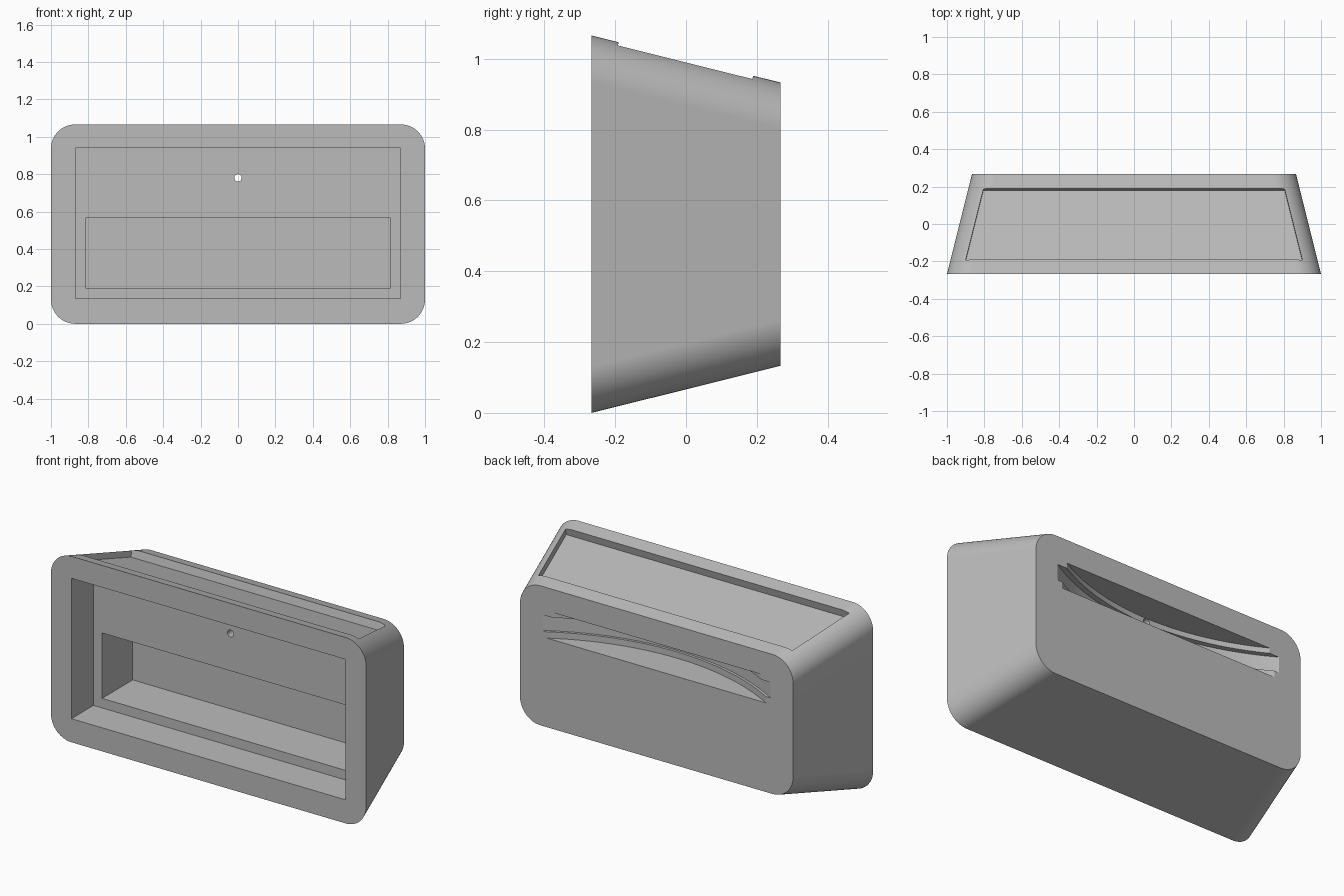
import bpy, bmesh, math
from mathutils import Vector

cube = bpy.data.objects.get("Cube")
if cube:
    bpy.data.objects.remove(cube, do_unlink=True)

DEPTH = 0.267      # half depth of the housing
MID_Z = 0.533
SLOPE = math.atan(0.25)

grey = bpy.data.materials.new("matte_grey")
grey.use_nodes = True
grey.diffuse_color = (0.5, 0.5, 0.5, 1)
grey.node_tree.nodes["Principled BSDF"].inputs["Base Color"].default_value = (0.5, 0.5, 0.5, 1)


def rounded_rect(half_w, half_h, r, y, steps=14):
    pts = []
    for k, (sx, sz) in enumerate([(1, 1), (-1, 1), (-1, -1), (1, -1)]):
        for i in range(steps + 1):
            a = math.pi / 2 * (k + i / steps)
            pts.append(Vector((sx * (half_w - r) + r * math.cos(a), y,
                               MID_Z + sz * (half_h - r) + r * math.sin(a))))
    return pts


def loft(name, ring_a, ring_b):
    """Closed solid between two matching rings."""
    bm = bmesh.new()
    a = [bm.verts.new(p) for p in ring_a]
    b = [bm.verts.new(p) for p in ring_b]
    bm.faces.new(a)
    bm.faces.new(b[::-1])
    for i in range(len(a)):
        j = (i + 1) % len(a)
        bm.faces.new((a[i], b[i], b[j], a[j]))
    bmesh.ops.recalc_face_normals(bm, faces=bm.faces)
    mesh = bpy.data.meshes.new(name)
    bm.to_mesh(mesh)
    bm.free()
    mesh.materials.append(grey)
    obj = bpy.data.objects.new(name, mesh)
    bpy.context.collection.objects.link(obj)
    return obj


def box(name, half_w, y0, y1, z0, z1):
    ring = [(-half_w, z0), (half_w, z0), (half_w, z1), (-half_w, z1)]
    return loft(name, [(x, y0, z) for x, z in ring], [(x, y1, z) for x, z in ring])


def disc(name, r, y, z0, z1):
    ring = [(r * math.cos(t), y + r * math.sin(t))
            for t in (math.tau * i / 256 for i in range(256))]
    return loft(name, [(x, v, z0) for x, v in ring], [(x, v, z1) for x, v in ring])


def cut(target, cutter):
    cutter.hide_render = True
    mod = target.modifiers.new("cut", "BOOLEAN")
    mod.object = cutter
    mod.operation = "DIFFERENCE"
    mod.solver = "EXACT"
    bpy.context.view_layer.objects.active = target
    bpy.ops.object.modifier_apply(modifier=mod.name)
    bpy.data.objects.remove(cutter, do_unlink=True)


# Tapered housing with rounded corners
housing = loft("housing", rounded_rect(1, MID_Z, 0.13, -DEPTH),
               rounded_rect(0.866, 0.4, 0.13, DEPTH))

# Front recess and the deeper pocket behind it
cut(housing, box("recess_cutter", 0.87, -0.4, -0.067, 0.135, 0.94))
cut(housing, box("pocket_cutter", 0.815, -0.2, 0.21, 0.19, 0.565))

# Sunken trapezoid panel, square to the sloping top
normal = Vector((0, math.sin(SLOPE), math.cos(SLOPE)))
outline = [Vector((x, y, 1 - 0.25 * y))
           for x, y in [(-0.9, -0.19), (0.9, -0.19), (0.805, 0.19), (-0.805, 0.19)]]
cut(housing, loft("top_panel_cutter", [p - normal * 0.045 for p in outline],
                  [p + normal * 0.1 for p in outline]))

# Curved rear slot made of three stepped bands
for r, z0, z1 in [(1.395, 0.644, 0.685), (1.41, 0.68, 0.77), (1.38, 0.765, 0.8)]:
    cut(housing, disc("slot_cutter", r, 1.477, z0, z1))

# Small hole from the recess into the slot
hole = [(0.02 * math.cos(t), 0.78 + 0.02 * math.sin(t))
        for t in (math.tau * i / 24 for i in range(24))]
cut(housing, loft("hole_cutter", [(x, -0.15, z) for x, z in hole],
                  [(x, 0.15, z) for x, z in hole]))

# Smooth the corners, keep the flats flat
bpy.ops.object.select_all(action="DESELECT")
housing.select_set(True)
bpy.context.view_layer.objects.active = housing
bpy.ops.object.shade_smooth_by_angle(angle=math.radians(25))
weighted = housing.modifiers.new("flat_sides", "WEIGHTED_NORMAL")
weighted.keep_sharp = True
